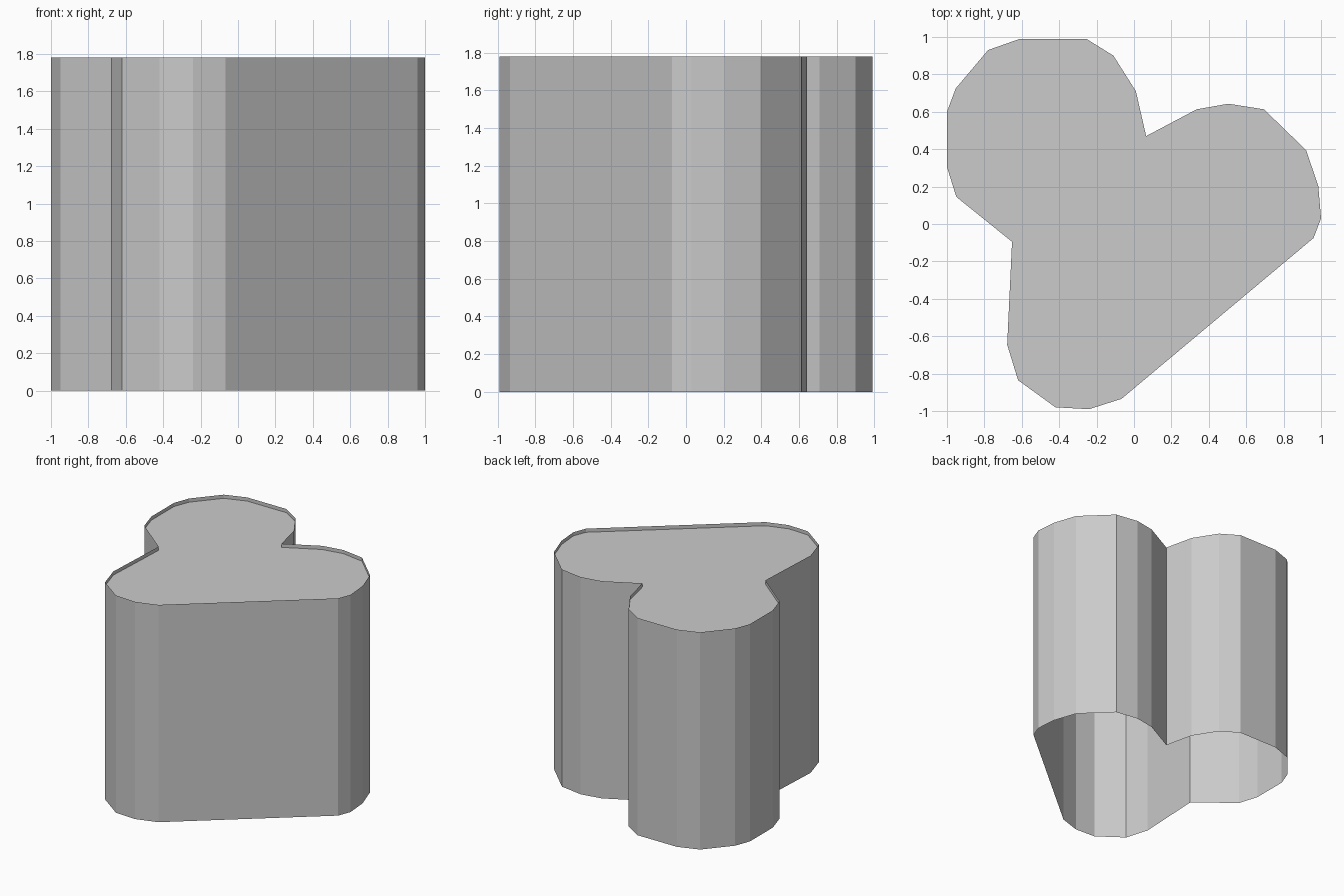
import bpy
import bmesh

if "Cube" in bpy.data.objects:
    bpy.data.objects.remove(bpy.data.objects["Cube"])

HEIGHT = 1.78
LID_Z = 1.75

# Three-lobed outline, listed clockwise from the rear lobe
outline = [
    (-0.61, 0.99), (-0.255, 0.99), (-0.11, 0.90), (0.01, 0.71), (0.065, 0.47),
    (0.335, 0.613), (0.505, 0.643), (0.695, 0.613), (0.92, 0.395), (0.985, 0.205),
    (1.0, 0.03), (0.96, -0.075), (-0.067, -0.935), (-0.24, -0.99), (-0.42, -0.98),
    (-0.62, -0.835), (-0.678, -0.645), (-0.652, -0.095), (-0.95, 0.145),
    (-1.0, 0.305), (-1.0, 0.60), (-0.953, 0.725), (-0.78, 0.93),
]
outline.reverse()


def add_object(name, bm):
    mesh = bpy.data.meshes.new(name)
    bm.to_mesh(mesh)
    bm.free()
    obj = bpy.data.objects.new(name, mesh)
    bpy.context.collection.objects.link(obj)
    return obj


def ring(bm, z):
    return [bm.verts.new((x, y, z)) for x, y in outline]


# Thin side wall, open at the bottom
bm = bmesh.new()
low, high = ring(bm, 0), ring(bm, HEIGHT)
for i in range(len(outline)):
    j = (i + 1) % len(outline)
    bm.faces.new((low[i], low[j], high[j], high[i]))
add_object("side_wall", bm)

# Flat lid set just below the rim
bm = bmesh.new()
bm.faces.new(ring(bm, LID_Z))
add_object("recessed_lid", bm)
